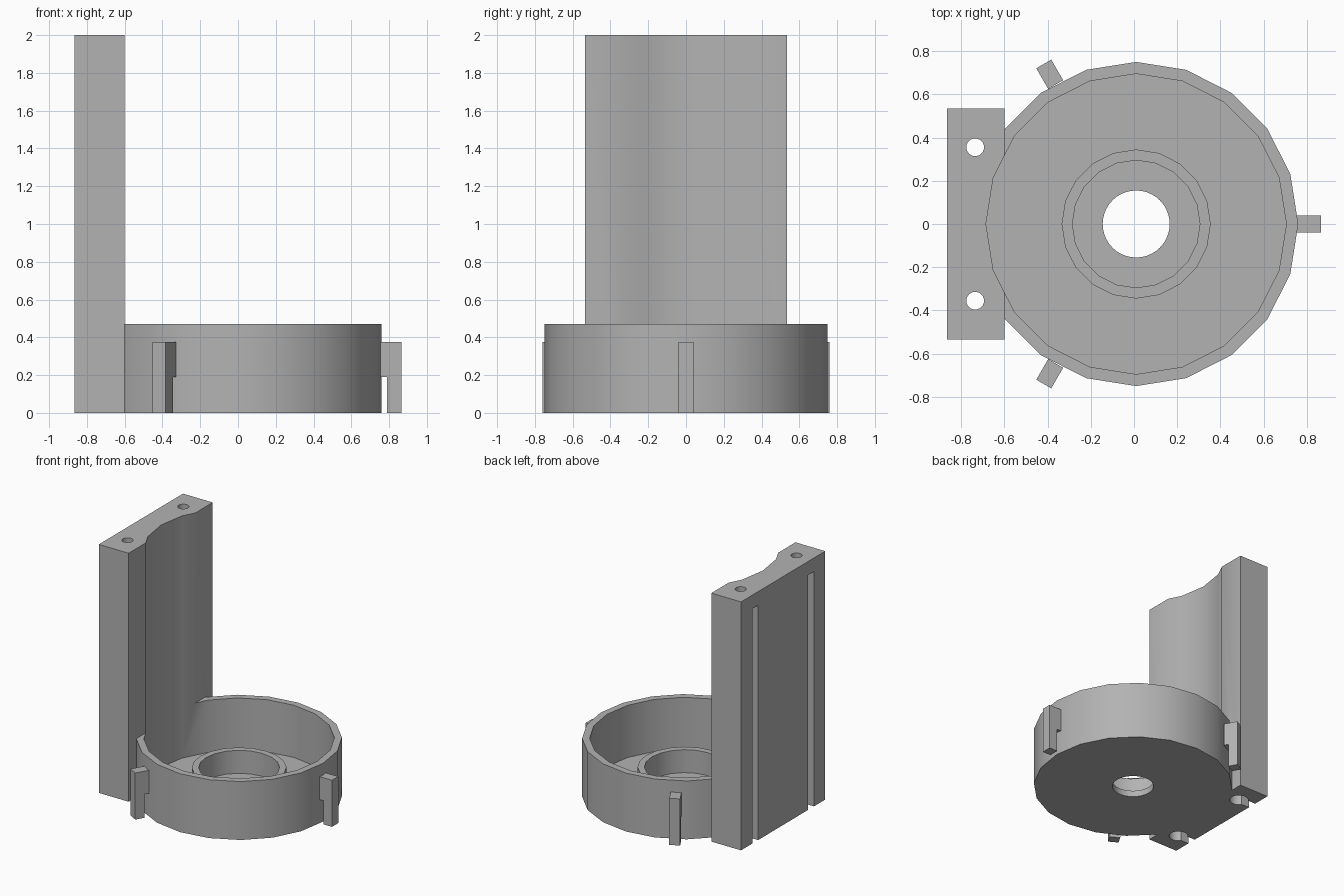
import bpy
import math
from mathutils import Matrix

if "Cube" in bpy.data.objects:
    bpy.data.objects.remove(bpy.data.objects["Cube"], do_unlink=True)

grey = bpy.data.materials.new("plain grey")
grey.use_nodes = True
colour = (0.45, 0.45, 0.45, 1)
grey.diffuse_color = colour
grey.node_tree.nodes["Principled BSDF"].inputs["Base Color"].default_value = colour

CX = 0.01            # cup axis
FLOOR = 0.05         # cup floor thickness
SLOT_TOP = 1.89


def finish(ob, name):
    ob.name = name
    ob.data.materials.clear()
    ob.data.materials.append(grey)
    return ob


def cylinder(name, x, y, r, z0, z1, sides=20):
    bpy.ops.mesh.primitive_cylinder_add(vertices=sides, radius=r, depth=z1 - z0,
                                        location=(x, y, (z0 + z1) / 2))
    return finish(bpy.context.object, name)


def box(name, x, y, z):
    bpy.ops.mesh.primitive_cube_add(size=1)
    ob = bpy.context.object
    size = [b - a for a, b in (x, y, z)]
    centre = [(a + b) / 2 for a, b in (x, y, z)]
    ob.data.transform(Matrix.Translation(centre) @ Matrix.Diagonal((*size, 1)))
    return finish(ob, name)


def boolean(target, other, operation):
    other.hide_render = True
    mod = target.modifiers.new("cut", "BOOLEAN")
    mod.operation = operation
    mod.solver = "EXACT"
    mod.object = other
    bpy.context.view_layer.objects.active = target
    bpy.ops.object.modifier_apply(modifier=mod.name)
    bpy.data.objects.remove(other, do_unlink=True)


def smooth(ob):
    bpy.ops.object.select_all(action="DESELECT")
    ob.select_set(True)
    bpy.context.view_layer.objects.active = ob
    bpy.ops.object.shade_smooth_by_angle(angle=math.radians(30))


# Cup joined to the mounting tower, scooped out by one tall cavity
body = cylinder("cup_and_tower", CX, 0, 0.75, 0, 0.47)
tower = box("tower", (-0.865, -0.6), (-0.535, 0.535), (0, 2))
boolean(body, tower, "UNION")
boolean(body, cylinder("cavity", CX, 0, 0.695, FLOOR, 2.2), "DIFFERENCE")
boolean(body, cylinder("floor_hole", CX, 0, 0.155, -0.1, 0.2, 40), "DIFFERENCE")

# Keyhole channels in the tower, with a screw hole through the top
for y in (-0.355, 0.355):
    boolean(body, cylinder("bore", -0.735, y, 0.07, -0.1, SLOT_TOP, 24), "DIFFERENCE")
    boolean(body, box("slot", (-1, -0.735), (y - 0.037, y + 0.037), (-0.1, SLOT_TOP)),
            "DIFFERENCE")
    boolean(body, cylinder("screw_hole", -0.735, y, 0.041, 1.7, 2.1, 24), "DIFFERENCE")
smooth(body)

# Raised ring around the floor hole
ring = cylinder("floor_ring", CX, 0, 0.345, FLOOR, 0.235)
boolean(ring, cylinder("ring_bore", CX, 0, 0.295, 0, 0.3), "DIFFERENCE")
smooth(ring)

# Three hooks around the outside of the cup
for i, name in enumerate(("left_hook", "back_hook", "front_hook")):
    hook = box(name, (0.745, 0.855), (-0.04, 0.04), (0, 0.375))
    boolean(hook, box("gap", (0.7, 0.78), (-0.1, 0.1), (-0.1, 0.19)), "DIFFERENCE")
    hook.data.transform(Matrix.Translation((CX, 0, 0))
                        @ Matrix.Rotation(i * math.tau / 3, 4, "Z"))
